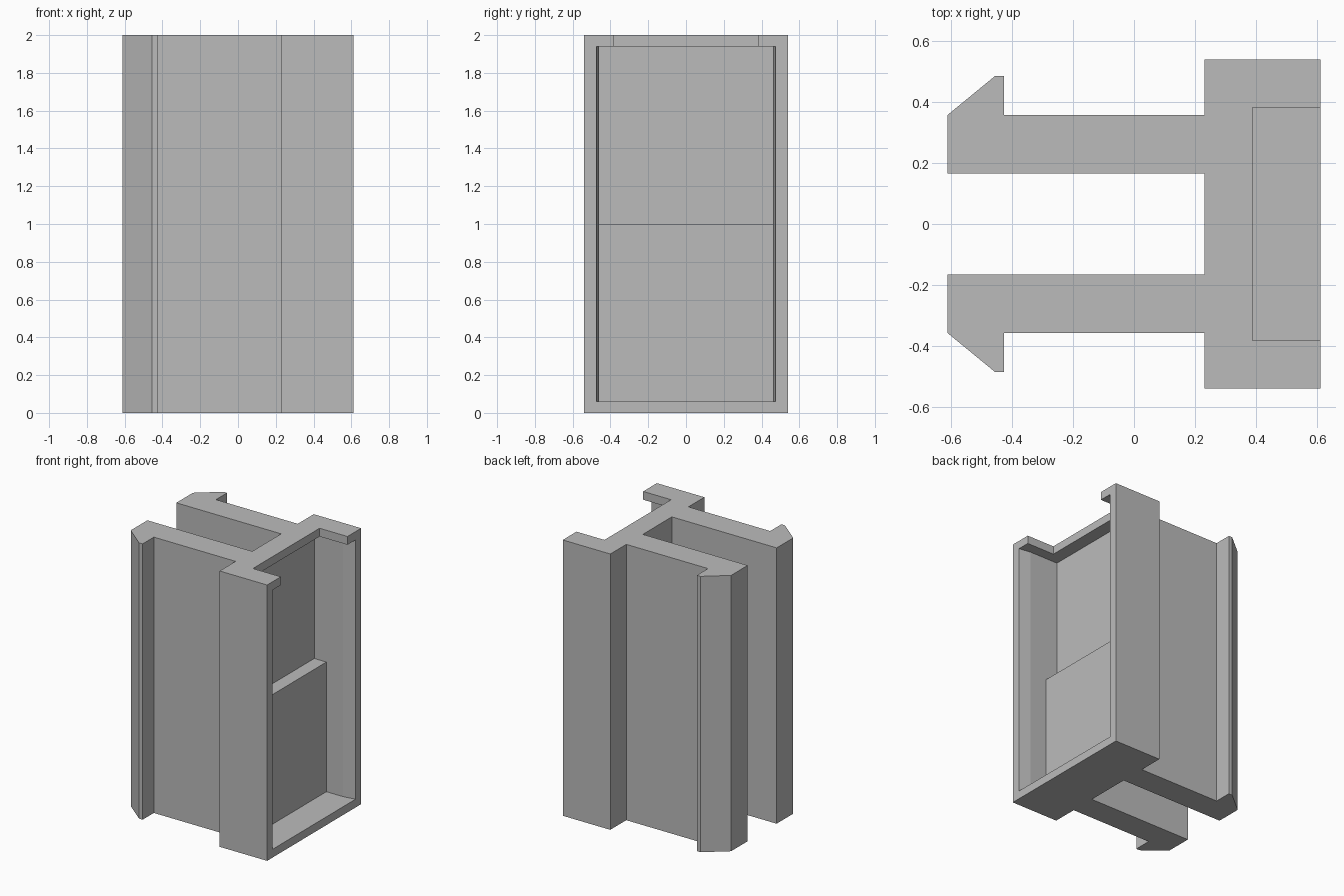
import bpy
import bmesh

cube = bpy.data.objects.get("Cube")
if cube:
    bpy.data.objects.remove(cube, do_unlink=True)

grey = bpy.data.materials.new("plain_grey")
grey.use_nodes = True
grey.diffuse_color = (0.5, 0.5, 0.5, 1)
grey.node_tree.nodes["Principled BSDF"].inputs["Base Color"].default_value = (0.5, 0.5, 0.5, 1)


def mirrored(half):
    """Close a half outline (y > 0) with its mirror image across y = 0."""
    return half + [(x, -y) for x, y in reversed(half)]


def prism(name, outline, bottom, top):
    """Extrude a flat outline upwards into a solid."""
    bm = bmesh.new()
    base = bm.faces.new([bm.verts.new((x, y, bottom)) for x, y in outline])
    new = bmesh.ops.extrude_face_region(bm, geom=[base])["geom"]
    for v in new:
        if isinstance(v, bmesh.types.BMVert):
            v.co.z = top
    bmesh.ops.recalc_face_normals(bm, faces=bm.faces)
    mesh = bpy.data.meshes.new(name)
    bm.to_mesh(mesh)
    bm.free()
    mesh.materials.append(grey)
    obj = bpy.data.objects.new(name, mesh)
    bpy.context.collection.objects.link(obj)
    return obj


# Constant section: block with two hooked arms
EDGE, INNER = 0.611, 0.387
clip = prism("clip_body", mirrored([
    (EDGE, 0.539), (0.23, 0.539), (0.23, 0.356), (-0.426, 0.356),
    (-0.426, 0.484), (-0.455, 0.484), (-EDGE, 0.356), (-EDGE, 0.166),
    (0.23, 0.166)]), 0, 2)

# Open pocket with flared sides, deeper in its upper half, and a notch in the top wall
OUT = 0.7


def pocket(back):
    return mirrored([(OUT, 0.475), (EDGE, 0.475), (0.52, 0.46), (back, 0.46)])


cutters = [
    prism("lower_pocket_cutter", pocket(INNER), 0.06, 1.5),
    prism("upper_pocket_cutter", pocket(0.29), 1, 1.94),
    prism("top_notch_cutter", mirrored([(OUT, 0.382), (INNER, 0.382)]), 1.8, 2.1),
]
for cutter in cutters:
    cut = clip.modifiers.new(cutter.name, "BOOLEAN")
    cut.operation = "DIFFERENCE"
    cut.solver = "EXACT"
    cut.object = cutter
    cutter.hide_render = True

# Bake the cuts and discard the cutters
graph = bpy.context.evaluated_depsgraph_get()
clip_mesh = bpy.data.meshes.new_from_object(clip.evaluated_get(graph))
clip.modifiers.clear()
clip.data = clip_mesh
for cutter in cutters:
    bpy.data.objects.remove(cutter, do_unlink=True)
